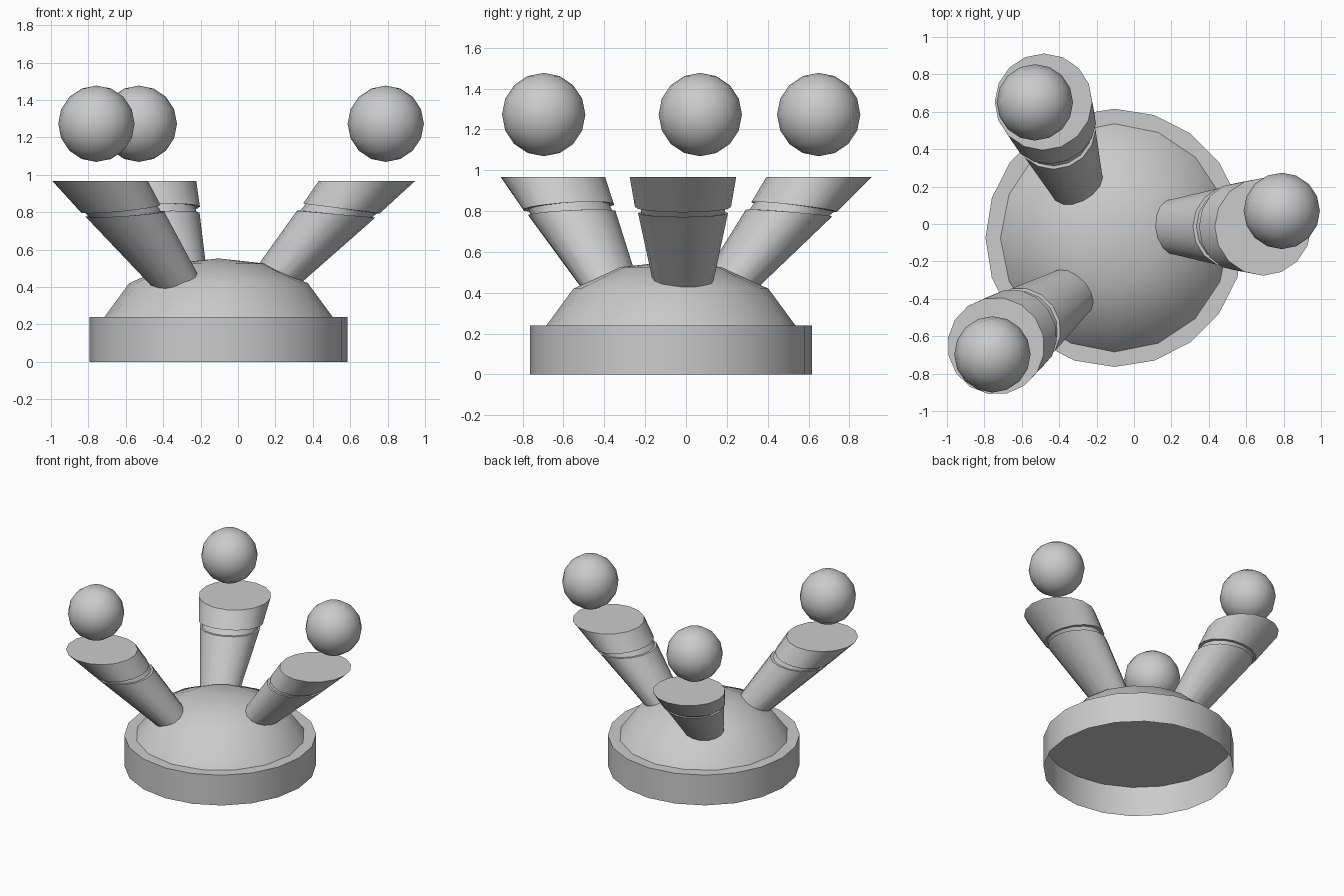
import bpy, bmesh, math
from mathutils import Vector

if "Cube" in bpy.data.objects:
    bpy.data.objects.remove(bpy.data.objects["Cube"])

CENTRE = (-0.104, -0.074)


def make_object(name, bm, angle=35):
    bmesh.ops.recalc_face_normals(bm, faces=bm.faces[:])
    mesh = bpy.data.meshes.new(name)
    bm.to_mesh(mesh)
    bm.free()
    obj = bpy.data.objects.new(name, mesh)
    bpy.context.collection.objects.link(obj)
    bpy.ops.object.select_all(action='DESELECT')
    obj.select_set(True)
    bpy.context.view_layer.objects.active = obj
    bpy.ops.object.shade_smooth_by_angle(angle=math.radians(angle))
    return obj


def loft(bm, rings, cap_start=False, cap_end=False):
    loops = [[bm.verts.new(p) for p in ring] for ring in rings]
    for a, b in zip(loops, loops[1:]):
        n = len(a)
        for i in range(n):
            bm.faces.new((a[i], a[(i + 1) % n], b[(i + 1) % n], b[i]))
    if cap_start:
        bm.faces.new(loops[0])
    if cap_end:
        bm.faces.new(loops[-1])
    return loops


def circle(radius, z, sides):
    return [(CENTRE[0] + radius * math.cos(2 * math.pi * i / sides),
             CENTRE[1] + radius * math.sin(2 * math.pi * i / sides), z)
            for i in range(sides)]


# Drum base, open underneath
bm = bmesh.new()
loft(bm, [circle(0.69, 0, 20), circle(0.69, 0.24, 20)], cap_end=True)
make_object("base", bm)

# Faceted dome resting on the base
bm = bmesh.new()
loops = loft(bm, [circle(r, z, 16) for r, z in
                  ((0.61, 0.24), (0.478, 0.42), (0.246, 0.526))])
apex = bm.verts.new((*CENTRE, 0.553))
top = loops[-1]
for i in range(16):
    bm.faces.new((top[i], top[(i + 1) % 16], apex))
make_object("dome", bm, 40)

# Leaning stalk rings: height, crosswise radius, outward radius, tilt drop
STALK = [
    (0.30, 0.115, 0.105, 0.02),
    (0.79, 0.220, 0.210, 0.018),
    (0.79, 0.205, 0.192, 0.018),
    (0.82, 0.208, 0.190, 0.026),
    (0.82, 0.235, 0.205, 0.026),
    (0.968, 0.261, 0.258, 0.0),
]


def stalk(name, low, high, sides=16):
    low, high = Vector(low), Vector(high)
    axis = high - low
    out = Vector((axis.x, axis.y, 0)).normalized()
    side = Vector((-out.y, out.x, 0))
    rings = []
    for z, across, outward, drop in STALK:
        c = low + axis * ((z - low.z) / axis.z)
        ring = []
        for i in range(sides):
            a = 2 * math.pi * i / sides
            ring.append(c + out * (outward * math.cos(a)) + side * (across * math.sin(a))
                        - Vector((0, 0, drop * math.cos(a))))
        rings.append(ring)
    bm = bmesh.new()
    loft(bm, rings, cap_start=True, cap_end=True)
    make_object(name, bm)


def ball(name, position):
    bm = bmesh.new()
    bmesh.ops.create_uvsphere(bm, u_segments=16, v_segments=8, radius=0.204)
    bmesh.ops.translate(bm, verts=bm.verts[:], vec=position)
    make_object(name, bm, 60)


# Three stalks, each with a floating ball above
PARTS = {
    "front_left": ((-0.352, -0.38, 0.45), (-0.738, -0.652, 0.968), (-0.757, -0.697, 1.273)),
    "back_left": ((-0.31, 0.22, 0.45), (-0.484, 0.653, 0.968), (-0.53, 0.65, 1.273)),
    "right": ((0.21, -0.014, 0.45), (0.69, -0.015, 0.968), (0.79, 0.07, 1.273)),
}
for name, (low, high, ball_pos) in PARTS.items():
    stalk(name + "_stalk", low, high)
    ball(name + "_ball", ball_pos)
